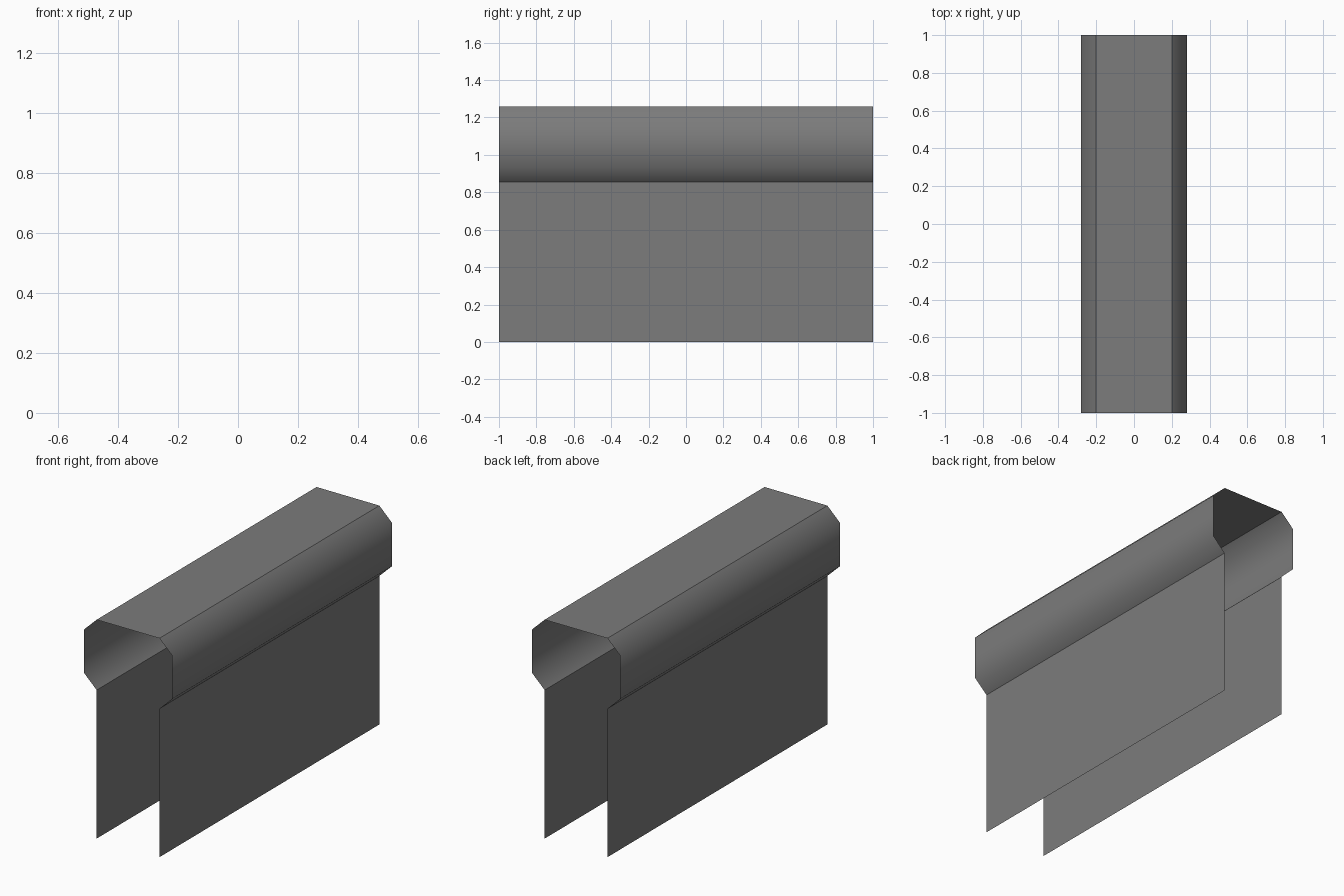
import bpy

if "Cube" in bpy.data.objects:
    bpy.data.objects.remove(bpy.data.objects["Cube"])

# One grey for the whole model
grey = bpy.data.materials.new("grey")
grey.diffuse_color = (0.2, 0.2, 0.2, 1)
grey.use_nodes = True
grey.node_tree.nodes["Principled BSDF"].inputs["Base Color"].default_value = grey.diffuse_color


def sheet(name, profile, smooth=False, mirror=False):
    """Extrude an open x-z profile along y into a thin sheet."""
    n = len(profile)
    verts = [(x, y, z) for y in (-1, 1) for x, z in profile]
    faces = [(i, i + n, i + n + 1, i + 1)[::-1] for i in range(n - 1)]
    mesh = bpy.data.meshes.new(name)
    mesh.from_pydata(verts, [], faces)
    mesh.materials.append(grey)
    for p in mesh.polygons:
        p.use_smooth = smooth
    mesh.update()
    obj = bpy.data.objects.new(name, mesh)
    bpy.context.collection.objects.link(obj)
    if mirror:
        obj.modifiers.new("mirror", "MIRROR").use_axis[0] = True
    return obj


# Flat lower walls, left and right
sheet("side_walls", [(0.2, 0), (0.2, 0.855)], mirror=True)
# Smooth bulging bands above the walls
sheet("upper_bands", [(0.2, 0.855), (0.28, 0.932), (0.28, 1.183), (0.2, 1.26)],
      smooth=True, mirror=True)
# Flat top; the ends and the underside stay open
sheet("top_panel", [(0.2, 1.26), (-0.2, 1.26)])
